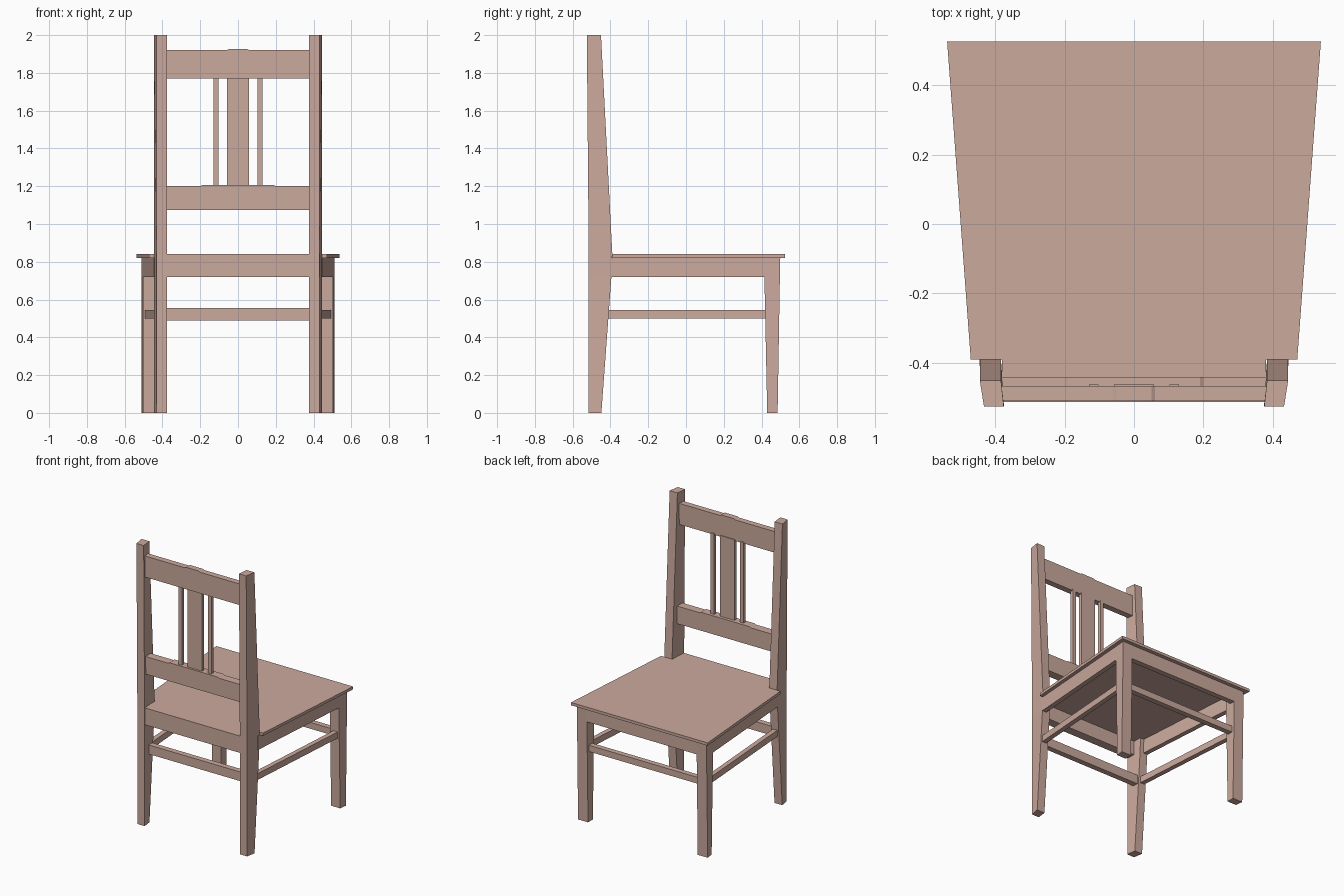
import bpy, bmesh

if "Cube" in bpy.data.objects:
    bpy.data.objects.remove(bpy.data.objects["Cube"])

wood = bpy.data.materials.new("wood")
wood.diffuse_color = (0.60, 0.40, 0.34, 1)
wood.use_nodes = True
wood.node_tree.nodes["Principled BSDF"].inputs["Base Color"].default_value = wood.diffuse_color


def loft(name, rings, mirror=False):
    """Skin a stack of equal-length closed rings and cap both ends."""
    bm = bmesh.new()
    vs = [[bm.verts.new(p) for p in r] for r in rings]
    n = len(vs[0])
    for a, b in zip(vs, vs[1:]):
        for i in range(n):
            j = (i + 1) % n
            bm.faces.new((a[i], a[j], b[j], b[i]))
    bm.faces.new(vs[0][::-1])
    bm.faces.new(vs[-1])
    bmesh.ops.recalc_face_normals(bm, faces=bm.faces)
    me = bpy.data.meshes.new(name)
    bm.to_mesh(me)
    bm.free()
    me.materials.append(wood)
    ob = bpy.data.objects.new(name, me)
    bpy.context.collection.objects.link(ob)
    if mirror:
        ob.modifiers.new("mirror", 'MIRROR').use_mirror_merge = False
    return ob


def slab(name, outline, z0, z1, mirror=False):
    """Extrude an xy outline upward."""
    return loft(name, [[(x, y, z) for x, y in outline] for z in (z0, z1)], mirror)


def rail(name, outline, y0, y1):
    """Extrude an xz outline along y."""
    return loft(name, [[(x, y, z) for x, z in outline] for y in (y0, y1)])


def bar(name, x0, x1, y0, y1, z0, z1, mirror=False):
    return slab(name, [(x0, y0), (x1, y0), (x1, y1), (x0, y1)], z0, z1, mirror)


# Tall rear legs that carry on up as back posts: (z, rear y, seat-side y)
loft("back_leg", [[(.375, b, z), (.432, b, z), (.444, f, z), (.383, f, z)]
                  for z, b, f in [(0, -.515, -.448), (.72, -.515, -.395),
                                  (.84, -.515, -.39), (2, -.525, -.45)]], True)

# Tapered front legs
loft("front_leg", [[(.432, b, z), (.503, b, z), (.51, f, z), (.432, f, z)]
                   for z, b, f in [(0, .43, .485), (.72, .415, .497),
                                   (.82, .415, .499)]], True)

# Seat board with a tab between the back posts
half = [(.38, -.45), (.38, -.39), (.47, -.39), (.538, .525)]
slab("seat", half + [(-x, y) for x, y in reversed(half)], .82, .84)

# Aprons under the seat
bar("back_apron", -.38, .38, -.512, -.45, .72, .84)
bar("front_apron", -.44, .44, .46, .498, .72, .82)
slab("side_apron", [(.41, -.41), (.444, -.41), (.504, .43), (.47, .43)], .72, .82, True)

# Stretchers between the legs
bar("back_stretcher", -.385, .385, -.46, -.42, .49, .555)
bar("front_stretcher", -.44, .44, .437, .475, .50, .545)
slab("side_stretcher", [(.398, -.42), (.432, -.42), (.492, .43), (.458, .43)], .50, .545, True)

# Back rails with slightly raised centres
rail("top_rail", [(-.385, 1.77), (.385, 1.77), (.385, 1.92), (.06, 1.92), (.05, 1.926),
                  (-.05, 1.926), (-.06, 1.92), (-.385, 1.92)], -.51, -.467)
rail("lower_rail", [(-.385, 1.075), (.385, 1.075), (.385, 1.2), (.2, 1.2), (.19, 1.206),
                    (-.19, 1.206), (-.2, 1.2), (-.385, 1.2)], -.50, -.44)

# Back slats
bar("centre_slat", -.057, .057, -.485, -.462, 1.19, 1.78)
bar("side_slat", .102, .13, -.485, -.462, 1.19, 1.78, True)
